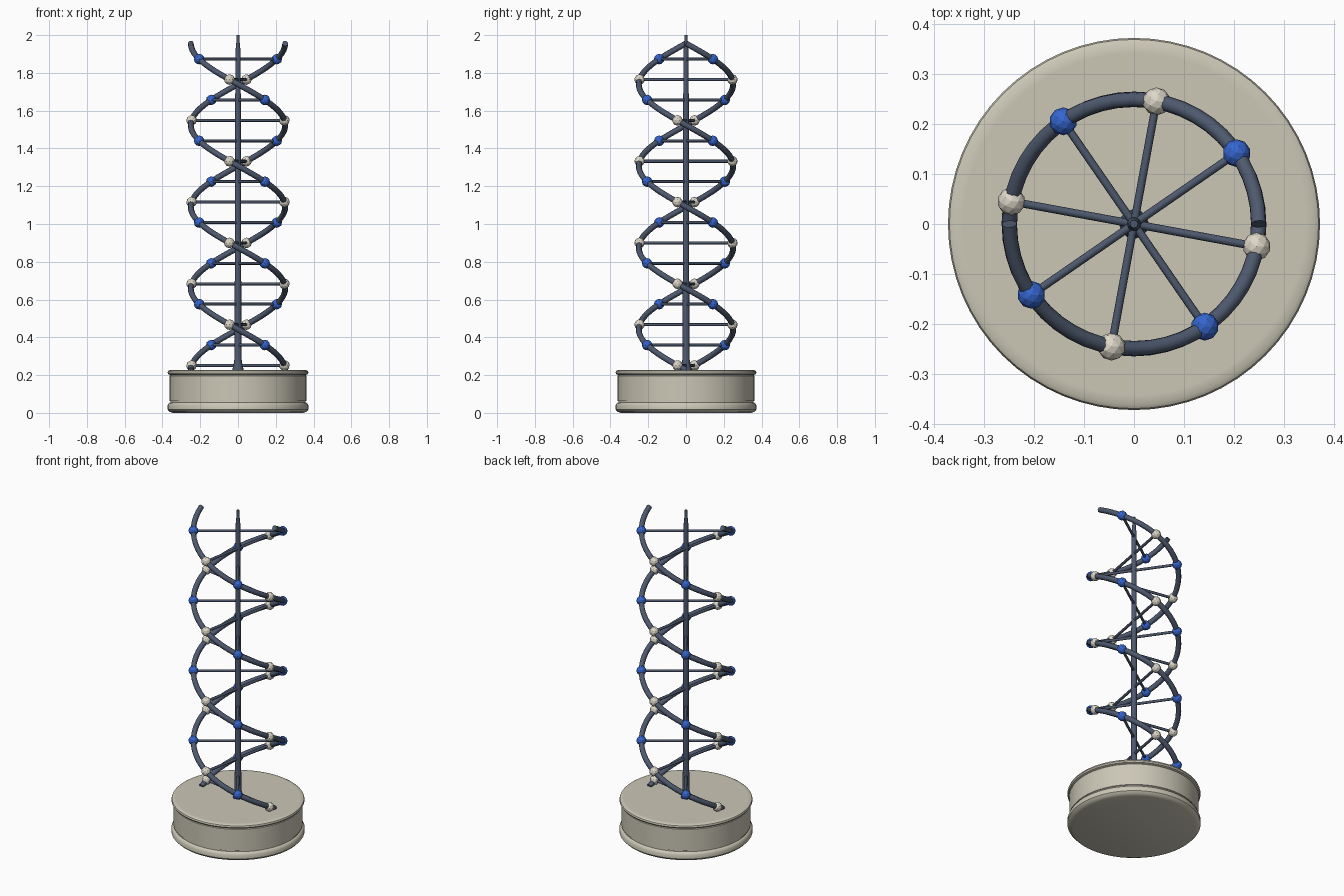
import bpy, bmesh, math
from mathutils import Vector

cube = bpy.data.objects.get("Cube")
if cube:
    bpy.data.objects.remove(cube)


def material(name, rgb):
    m = bpy.data.materials.new(name)
    m.use_nodes = True
    m.diffuse_color = (*rgb, 1)
    m.node_tree.nodes["Principled BSDF"].inputs["Base Color"].default_value = (*rgb, 1)
    return m


STONE = material("warm stone", (0.60, 0.57, 0.47))
IVORY = material("ivory", (0.72, 0.68, 0.58))
SLATE = material("slate metal", (0.075, 0.1, 0.155))
BLUE = material("bright blue", (0.035, 0.13, 0.62))

RADIUS, START, PITCH, RUNGS = 0.25, 0.226, 0.865, 16
PHASE = math.radians(10.4)      # turn of the first rung


def finish(ob, mat, angle=None):
    ob.data.materials.append(mat)
    if angle is not None:
        bpy.ops.object.select_all(action="DESELECT")
        ob.select_set(True)
        bpy.context.view_layer.objects.active = ob
        bpy.ops.object.shade_smooth_by_angle(angle=math.radians(angle))
    return ob


def mesh_object(name, bm):
    bmesh.ops.recalc_face_normals(bm, faces=bm.faces)
    me = bpy.data.meshes.new(name)
    bm.to_mesh(me)
    bm.free()
    ob = bpy.data.objects.new(name, me)
    bpy.context.collection.objects.link(ob)
    return ob


def lathe(name, profile, sides, mat):
    """Spin a radius/height profile around the vertical axis."""
    bm = bmesh.new()
    rings = [[bm.verts.new((r * math.cos(a), r * math.sin(a), z))
              for a in (math.tau * i / sides for i in range(sides))]
             for r, z in profile]
    for lo, hi in zip(rings, rings[1:]):
        for i in range(sides):
            j = (i + 1) % sides
            bm.faces.new((lo[i], lo[j], hi[j], hi[i]))
    bm.faces.new(rings[0])
    bm.faces.new(rings[-1])
    return finish(mesh_object(name, bm), mat, 35)


def helix_point(turn, side):
    """Left-handed helix; side 0 or 1 picks the strand."""
    a = -turn + math.pi * side
    return Vector((RADIUS * math.cos(a), RADIUS * math.sin(a),
                   START + PITCH * turn / math.tau))


def strand(name, side, steps=96):
    cu = bpy.data.curves.new(name, "CURVE")
    cu.dimensions = "3D"
    cu.bevel_depth, cu.bevel_resolution, cu.use_fill_caps = 0.0155, 2, True
    sp = cu.splines.new("POLY")
    sp.points.add(steps)
    for i, p in enumerate(sp.points):
        p.co = (*helix_point(2 * math.tau * i / steps, side), 1)
    ob = bpy.data.objects.new(name, cu)
    bpy.context.collection.objects.link(ob)
    bpy.ops.object.select_all(action="DESELECT")
    ob.select_set(True)
    bpy.context.view_layer.objects.active = ob
    bpy.ops.object.convert(target="MESH")
    return finish(bpy.context.object, SLATE, 50)


# Round base with a lip at the top and bottom
lathe("base", [(0.345, 0), (0.362, 0.006), (0.373, 0.018), (0.373, 0.04),
               (0.366, 0.052), (0.358, 0.056), (0.358, 0.062), (0.362, 0.064),
               (0.362, 0.196), (0.358, 0.2), (0.368, 0.204), (0.373, 0.212),
               (0.37, 0.221), (0.362, 0.226), (0.343, 0.226)], 64, STONE)

# Tapered centre pole with a collar
lathe("centre_pole", [(0.03, 0.22), (0.027, 0.245), (0.02, 0.27), (0.018, 0.4),
                      (0.014, 1.9), (0.012, 1.93), (0.009, 1.96), (0.008, 2.0)],
      12, SLATE)

# Two strands
for side, label in enumerate(("first", "second")):
    strand(label + "_strand", side)

# Rungs with a bead at each end
for k in range(RUNGS):
    turn = PHASE + k * math.tau / 8
    ends = [helix_point(turn, s) for s in (0, 1)]
    along = ends[1] - ends[0]
    bm = bmesh.new()
    bmesh.ops.create_cone(bm, cap_ends=True, segments=8, radius1=0.008,
                          radius2=0.008, depth=along.length)
    rung = finish(mesh_object(f"rung_{k + 1}", bm), SLATE, 50)
    rung.location = (ends[0] + ends[1]) / 2
    rung.rotation_euler = along.to_track_quat("Z", "Y").to_euler()
    for s, end in enumerate(ends):
        bm = bmesh.new()
        bmesh.ops.create_icosphere(bm, subdivisions=2, radius=0.028)
        bead = finish(mesh_object(f"bead_{k + 1}_{'ab'[s]}", bm),
                      BLUE if k % 2 else IVORY)
        bead.location = end
